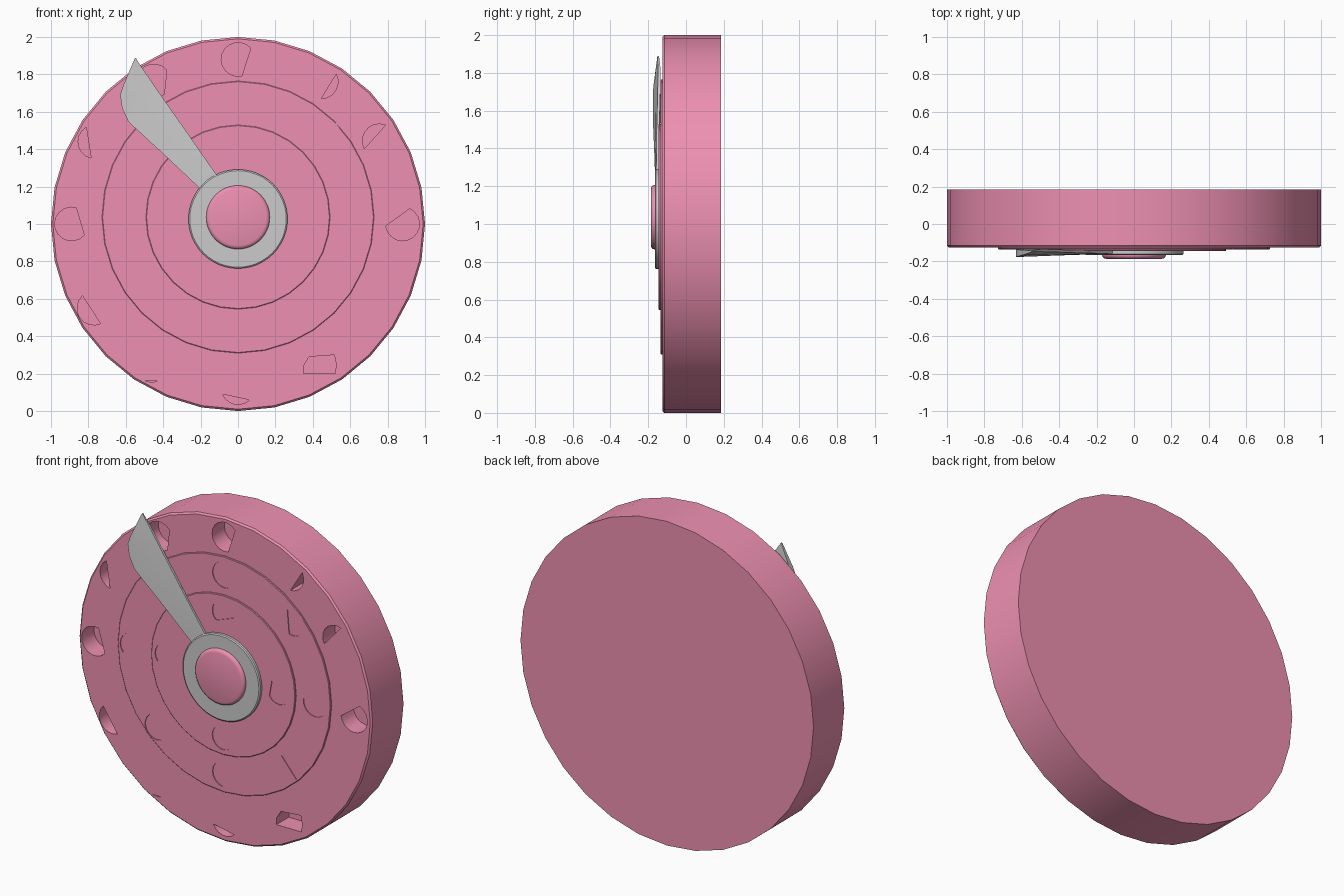
import bpy, bmesh
from math import sin, cos, radians, pi

if "Cube" in bpy.data.objects:
    bpy.data.objects.remove(bpy.data.objects["Cube"])

pink = bpy.data.materials.new("pink")
pink.diffuse_color = (0.85, 0.28, 0.44, 1)
pink.use_nodes = True
pink.node_tree.nodes["Principled BSDF"].inputs["Base Color"].default_value = pink.diffuse_color


def make(name, bm, mat=None):
    bmesh.ops.recalc_face_normals(bm, faces=bm.faces)
    me = bpy.data.meshes.new(name)
    bm.to_mesh(me)
    bm.free()
    ob = bpy.data.objects.new(name, me)
    bpy.context.collection.objects.link(ob)
    if mat:
        me.materials.append(mat)
    return ob


def lathe(name, profile, cz, n=32, mat=None):
    """Disc turned around the y axis; profile is (radius, y) from back to front."""
    bm = bmesh.new()
    rings = [[bm.verts.new((r * sin(2 * pi * i / n), y, cz + r * cos(2 * pi * i / n)))
              for i in range(n)] for r, y in profile]
    for a, b in zip(rings, rings[1:]):
        for i in range(n):
            j = (i + 1) % n
            bm.faces.new((a[i], a[j], b[j], b[i]))
    bm.faces.new(rings[0])
    bm.faces.new(rings[-1])
    return make(name, bm, mat)


def arc(cx, cz, a0, a1, r=0.09):
    """D-shaped outline: an arc closed by its chord."""
    n = max(3, round((a1 - a0) / 20))
    return [(cx + r * cos(radians(a0 + (a1 - a0) * i / n)),
             cz + r * sin(radians(a0 + (a1 - a0) * i / n))) for i in range(n + 1)]


def cut(ob, outlines, front, depth):
    """Sink pockets of the given outlines into the front of a disc."""
    bm = bmesh.new()
    for pts in outlines:
        f = [bm.verts.new((x, front - 0.02, z)) for x, z in pts]
        b = [bm.verts.new((x, front + depth, z)) for x, z in pts]
        bm.faces.new(f)
        bm.faces.new(b[::-1])
        for i in range(len(pts)):
            j = (i + 1) % len(pts)
            bm.faces.new((f[i], b[i], b[j], f[j]))
    cutter = make("pocket_cutter", bm, pink)
    cutter.hide_render = True
    mod = ob.modifiers.new("pockets", 'BOOLEAN')
    mod.operation = 'DIFFERENCE'
    mod.solver = 'EXACT'
    mod.object = cutter
    bpy.context.view_layer.objects.active = ob
    bpy.ops.object.modifier_apply(modifier=mod.name)
    bpy.data.objects.remove(cutter)


# Main dial with deep pockets round its rim
dial = lathe("dial_body", [(1.0, 0.185), (1.0, -0.115), (0.99, -0.125)], 1.0, mat=pink)
rim = [(0, 1.88, 41, 283), (-0.45, 1.765, 40, 308), (0.445, 1.76, -90, 27),
       (0.755, 1.445, 68, 208), (0.88, 1.0, -173, 65), (0, 0.125, 203, 313),
       (-0.46, 0.245, 246, 289), (-0.77, 0.55, 133, 293), (-0.89, 1.0, 74, 319),
       (-0.765, 1.44, 121, 257)]
square_pocket = [(0.35, 0.2), (0.52, 0.2), (0.525, 0.25), (0.515, 0.3), (0.38, 0.29), (0.35, 0.24)]
cut(dial, [arc(*p) for p in rim] + [square_pocket], -0.125, 0.12)

# Two thin stacked plates with shallow pockets
middle = lathe("middle_plate", [(0.7275, -0.12), (0.7275, -0.132), (0.724, -0.135)], 1.037, mat=pink)
cut(middle, [arc(*p, 0.08) for p in [
    (0, 1.65, 40, 290), (0.47, 1.48, -110, 120), (-0.63, 1.04, 60, 220), (-0.46, 0.59, 110, 330),
    (0, 0.42, 20, 260), (0.44, 0.58, -50, 130), (0.62, 1.02, 170, 330)]], -0.135, 0.005)
inner = lathe("inner_plate", [(0.4925, -0.13), (0.4925, -0.142), (0.489, -0.145)], 1.037, mat=pink)
cut(inner, [arc(*p, 0.075) for p in [
    (0, 1.42, -10, 230), (-0.39, 1.05, 100, 220), (0.38, 1.03, -150, 130),
    (0, 0.65, 120, 300)]], -0.145, 0.005)

# Hub washer and rounded knob
hub = lathe("hub_ring", [(0.265, -0.14), (0.265, -0.16), (0.258, -0.165)], 1.027, 48)
knob = lathe("centre_knob", [(0.17, -0.15), (0.17, -0.169), (0.167, -0.177),
                             (0.16, -0.183), (0.15, -0.186)], 1.036, 48, pink)

# Flared pointer: left point, right point, left front y, right front y, back y
stations = [((-0.17, 1.15), (-0.08, 1.22), -0.160, -0.160, -0.145),
            ((-0.22, 1.205), (-0.12, 1.27), -0.162, -0.158, -0.145),
            ((-0.40, 1.375), (-0.28, 1.50), -0.168, -0.155, -0.142),
            ((-0.585, 1.545), (-0.42, 1.70), -0.175, -0.150, -0.136),
            ((-0.62, 1.62), (-0.46, 1.758), -0.176, -0.149, -0.135),
            ((-0.63, 1.69), (-0.50, 1.817), -0.176, -0.148, -0.135),
            ((-0.61, 1.75), (-0.525, 1.853), -0.170, -0.148, -0.138),
            ((-0.552, 1.885), (-0.548, 1.89), -0.152, -0.150, -0.143)]
bm = bmesh.new()
loops = []
for (lx, lz), (rx, rz), fl, fr, back in stations:
    mx, mz = (lx + rx) / 2, (lz + rz) / 2
    loops.append([bm.verts.new(v) for v in (
        (lx, fl, lz), (mx, fl * 0.6 + fr * 0.4, mz), (rx, fr, rz), (rx, back, rz), (lx, back, lz))])
for a, b in zip(loops, loops[1:]):
    for i in range(5):
        j = (i + 1) % 5
        bm.faces.new((a[i], a[j], b[j], b[i]))
bm.faces.new(loops[0])
bm.faces.new(loops[-1])
pointer = make("pointer", bm)

# Smooth round walls, keep edges crisp
bpy.ops.object.select_all(action='DESELECT')
for ob in (dial, middle, inner, hub, knob, pointer):
    ob.select_set(True)
bpy.context.view_layer.objects.active = dial
bpy.ops.object.shade_smooth_by_angle(angle=radians(30))
